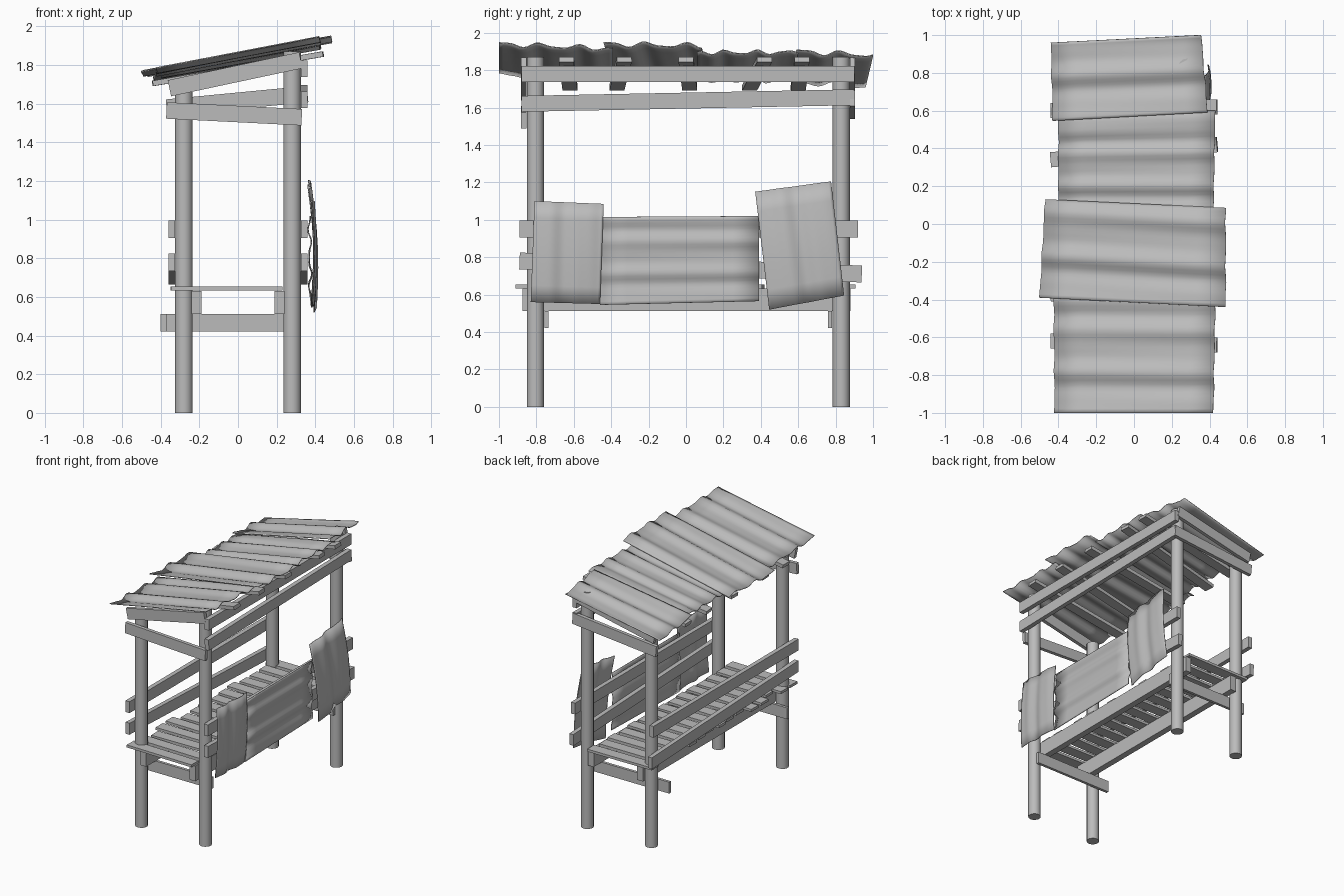
import bpy, bmesh, random
from math import sin, pi
from mathutils import Vector

random.seed(4)
cube = bpy.data.objects.get("Cube")
if cube:
    bpy.data.objects.remove(cube, do_unlink=True)

grey = bpy.data.materials.new("weathered grey")
grey.use_nodes = True
color = (0.5, 0.5, 0.5, 1)
grey.diffuse_color = color
grey.node_tree.nodes["Principled BSDF"].inputs["Base Color"].default_value = color


def finish(name, bm):
    mesh = bpy.data.meshes.new(name)
    bmesh.ops.recalc_face_normals(bm, faces=bm.faces)
    bm.to_mesh(mesh)
    bm.free()
    mesh.materials.append(grey)
    ob = bpy.data.objects.new(name, mesh)
    bpy.context.collection.objects.link(ob)
    return ob


def smooth(ob):
    bpy.ops.object.select_all(action="DESELECT")
    ob.select_set(True)
    bpy.context.view_layer.objects.active = ob
    bpy.ops.object.shade_smooth_by_angle()


def board(name, a, b, width, height):
    """Square-ended plank whose centre line runs from a to b."""
    a, b = Vector(a), Vector(b)
    along = (b - a).normalized()
    side = along.cross(Vector((0, 0, 1))).normalized() * width / 2
    up = side.cross(along).normalized() * height / 2
    bm = bmesh.new()
    ends = [[bm.verts.new(p + side * i + up * j)
             for i, j in ((-1, -1), (1, -1), (1, 1), (-1, 1))] for p in (a, b)]
    bm.faces.new(ends[0])
    bm.faces.new(ends[1])
    for i in range(4):
        k = (i + 1) % 4
        bm.faces.new((ends[0][i], ends[0][k], ends[1][k], ends[1][i]))
    return finish(name, bm)


def sheet(name, corners, waves, amp, phase=0, bow=0.0):
    """Wavy metal sheet; corners run a-b along the ridges, then c-d back."""
    a, b, c, d = map(Vector, corners)
    normal = (b - a).cross(d - a).normalized()
    nu, nv = 6, 28
    bm = bmesh.new()
    grid = []
    for j in range(nv + 1):
        v = j / nv
        row = []
        for i in range(nu + 1):
            u = i / nu
            p = a.lerp(b, u).lerp(d.lerp(c, u), v)
            t = 2 * pi * waves * v + phase
            h = amp * (sin(t) + 0.4 * sin(1.7 * t + 1 + u)) + bow * sin(pi * u)
            row.append(bm.verts.new(p + normal * h))
        grid.append(row)
    for j in range(nv):
        for i in range(nu):
            bm.faces.new((grid[j][i], grid[j][i + 1], grid[j + 1][i + 1], grid[j + 1][i]))
    ob = finish(name, bm)
    solid = ob.modifiers.new("thickness", "SOLIDIFY")
    solid.thickness = 0.006
    solid.offset = 0
    smooth(ob)


# Round posts, taller on the high side of the roof
for sx, top, side in ((-1, 1.67, "right"), (1, 1.87, "left")):
    for y, end in ((-0.805, "front"), (0.83, "back")):
        bm = bmesh.new()
        bmesh.ops.create_cone(bm, cap_ends=True, segments=14, radius1=0.046,
                              radius2=0.046, depth=top)
        bmesh.ops.translate(bm, verts=bm.verts, vec=(sx * 0.28, y, top / 2))
        smooth(finish(f"{end}_{side}_post", bm))

# Long side rails, the lower one sagging to the back
for sx, side in ((-1, "right"), (1, "left")):
    x = sx * 0.343
    board(f"{side}_upper_rail", (x, -0.89, 0.95), (x, 0.92, 0.95), 0.035, 0.09)
    board(f"{side}_lower_rail", (x, -0.89, 0.78), (x, 0.94, 0.71), 0.035, 0.09)

# Top beams on the high side
board("upper_side_beam", (0.343, -0.88, 1.78), (0.343, 0.9, 1.78), 0.035, 0.085)
board("lower_side_beam", (0.343, -0.88, 1.62), (0.343, 0.9, 1.655), 0.035, 0.085)

# End beams: a sloped roof beam and a crooked tie at each end
for y, end, za, zb in ((-0.867, "front", 1.565, 1.53), (0.89, "back", 1.58, 1.65)):
    board(f"{end}_roof_beam", (-0.355, y, 1.68), (0.325, y, 1.825), 0.028, 0.085)
    board(f"{end}_tie", (-0.37, y, za), (0.33 if y < 0 else 0.36, y, zb), 0.028, 0.085)

# Seat frame: cross brackets carrying two long beams
board("front_bracket", (-0.37, -0.745, 0.467), (0.3, -0.745, 0.467), 0.022, 0.09)
board("back_bracket", (-0.4, 0.77, 0.467), (0.3, 0.77, 0.467), 0.022, 0.09)
for x, side in ((-0.215, "right"), (0.215, "left")):
    board(f"{side}_seat_beam", (x, -0.875, 0.572), (x, 0.88, 0.572), 0.05, 0.12)

# Seat planks with uneven ends
count = 15
for i in range(count):
    y = -0.86 + i * 1.72 / (count - 1)
    near_post = i in (0, count - 1)
    left = 0.23 - (0 if near_post else random.uniform(0, 0.02))
    right = -0.36 + random.uniform(0, 0.07)
    skew = random.uniform(-0.008, 0.008)
    board(f"seat_plank_{i + 1}", (right, y - skew, 0.643), (left, y + skew, 0.643), 0.088, 0.02)

# Roof battens
for i, (low, high) in enumerate(((-0.62, -0.64), (-0.37, -0.33), (0.02, 0), (0.34, 0.42), (0.6, 0.62))):
    board(f"roof_batten_{i + 1}", (-0.44, low, 1.705), (0.44, high, 1.857), 0.08, 0.028)

# Overlapping roof sheets, front to back
sheet("roof_sheet_1", ((-0.42, -1, 1.775), (0.42, -1, 1.94),
                       (0.43, -0.39, 1.915), (-0.425, -0.39, 1.755)), 3, 0.011, 1)
sheet("roof_sheet_2", ((-0.5, -0.39, 1.755), (0.485, -0.44, 1.94),
                       (0.485, 0.085, 1.93), (-0.47, 0.13, 1.755)), 2.5, 0.012, 1)
sheet("roof_sheet_3", ((-0.4, 0.06, 1.745), (0.42, 0.06, 1.895),
                       (0.43, 0.6, 1.895), (-0.4, 0.57, 1.745)), 3.3, 0.01, 2)
sheet("roof_sheet_4", ((-0.43, 0.545, 1.74), (0.39, 0.59, 1.9),
                       (0.355, 1.0, 1.88), (-0.44, 0.96, 1.71)), 2, 0.012, 0.5)

# Wavy sheets hung on the rails of the high side
sheet("middle_side_sheet", ((0.375, -0.46, 0.545), (0.375, 0.39, 0.565),
                            (0.37, 0.39, 1.02), (0.37, -0.45, 1.015)), 3, 0.007, 1)
sheet("front_side_sheet", ((0.385, -0.83, 0.56), (0.385, -0.81, 1.1),
                           (0.39, -0.44, 1.085), (0.39, -0.46, 0.55)), 2, 0.006, 2, -0.012)
sheet("back_side_sheet", ((0.4, 0.445, 0.52), (0.37, 0.37, 1.15),
                          (0.37, 0.775, 1.205), (0.395, 0.845, 0.595)), 2, 0.007, 1, -0.018)
